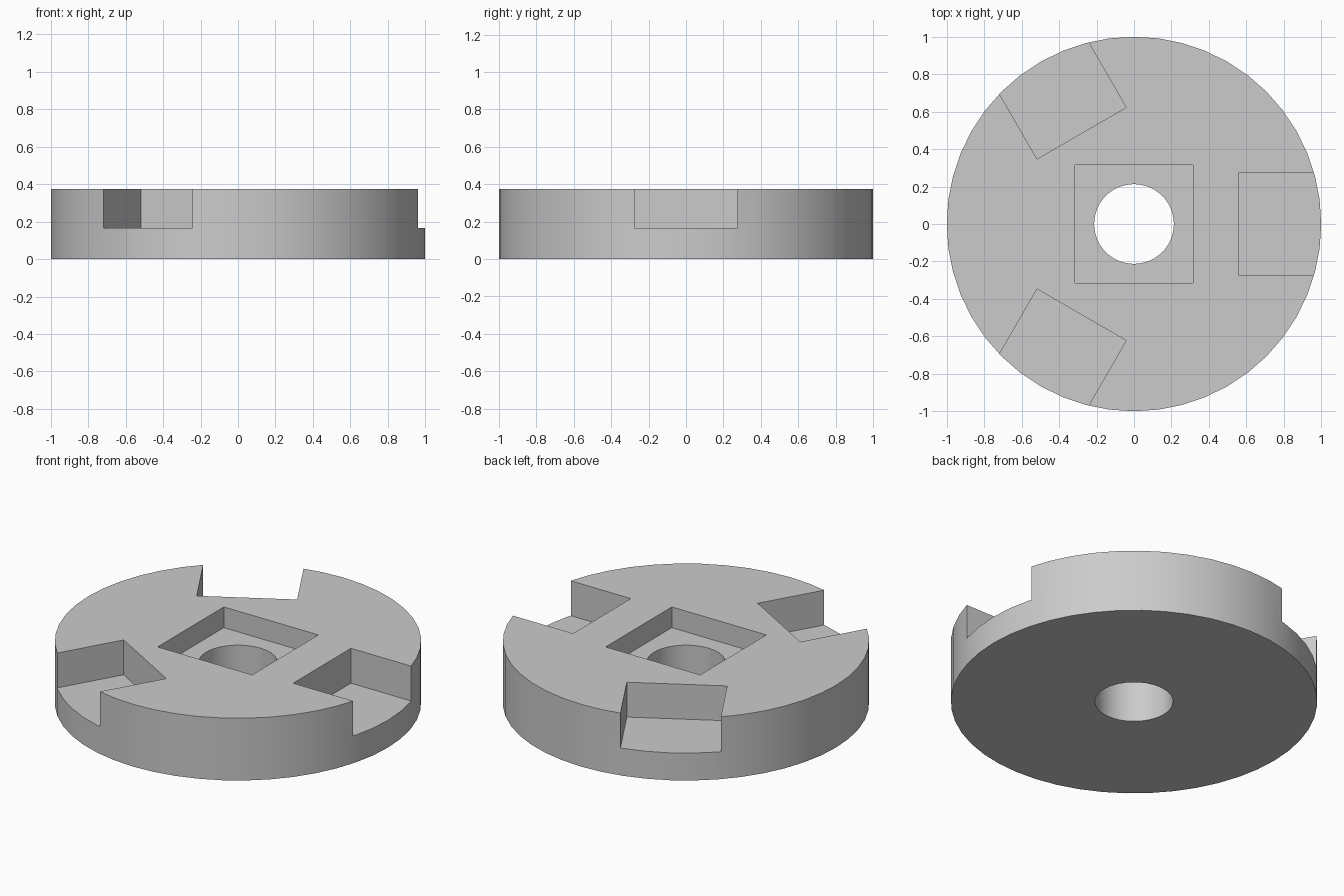
import bpy
from math import radians

cube = bpy.data.objects.get("Cube")
if cube:
    bpy.data.objects.remove(cube, do_unlink=True)

HEIGHT = 0.375

# Single plain grey
grey = bpy.data.materials.new("plain_grey")
grey.use_nodes = True
colour = (0.6, 0.6, 0.6, 1)
grey.diffuse_color = colour
grey.node_tree.nodes["Principled BSDF"].inputs["Base Color"].default_value = colour


def cylinder(name, radius, bottom, top, sides):
    bpy.ops.mesh.primitive_cylinder_add(
        vertices=sides, radius=radius, depth=top - bottom,
        location=(0, 0, (bottom + top) / 2))
    obj = bpy.context.object
    obj.name = name
    obj.data.materials.append(grey)
    return obj


def box(name, low, high, angle=0):
    """Box between two corners, turned about the disc axis."""
    bpy.ops.mesh.primitive_cube_add(size=1)
    obj = bpy.context.object
    obj.name = name
    for v in obj.data.vertices:
        v.co = [(a + b) / 2 + c * (b - a) for a, b, c in zip(low, high, v.co)]
    obj.rotation_euler.z = radians(angle)
    obj.data.materials.append(grey)
    return obj


disc = cylinder("slotted_disc", 1, 0, HEIGHT, 48)

# Centre bore, square recess and three open rim slots
cutters = [
    cylinder("bore_cutter", 0.213, -0.2, 0.8, 48),
    box("square_recess_cutter", (-0.315, -0.315, 0.25), (0.315, 0.315, 0.6)),
]
for angle in (0, 120, 240):
    cutters.append(box("rim_slot_cutter", (0.56, -0.275, 0.165),
                       (1.3, 0.275, 0.6), angle))

for cutter in cutters:
    mod = disc.modifiers.new(cutter.name, "BOOLEAN")
    mod.operation = "DIFFERENCE"
    mod.solver = "EXACT"
    mod.object = cutter
    bpy.ops.object.select_all(action="DESELECT")
    disc.select_set(True)
    bpy.context.view_layer.objects.active = disc
    bpy.ops.object.modifier_apply(modifier=mod.name)
    bpy.data.objects.remove(cutter, do_unlink=True)

# Round walls smooth, machined corners sharp
bpy.ops.object.shade_smooth_by_angle(angle=radians(30))
